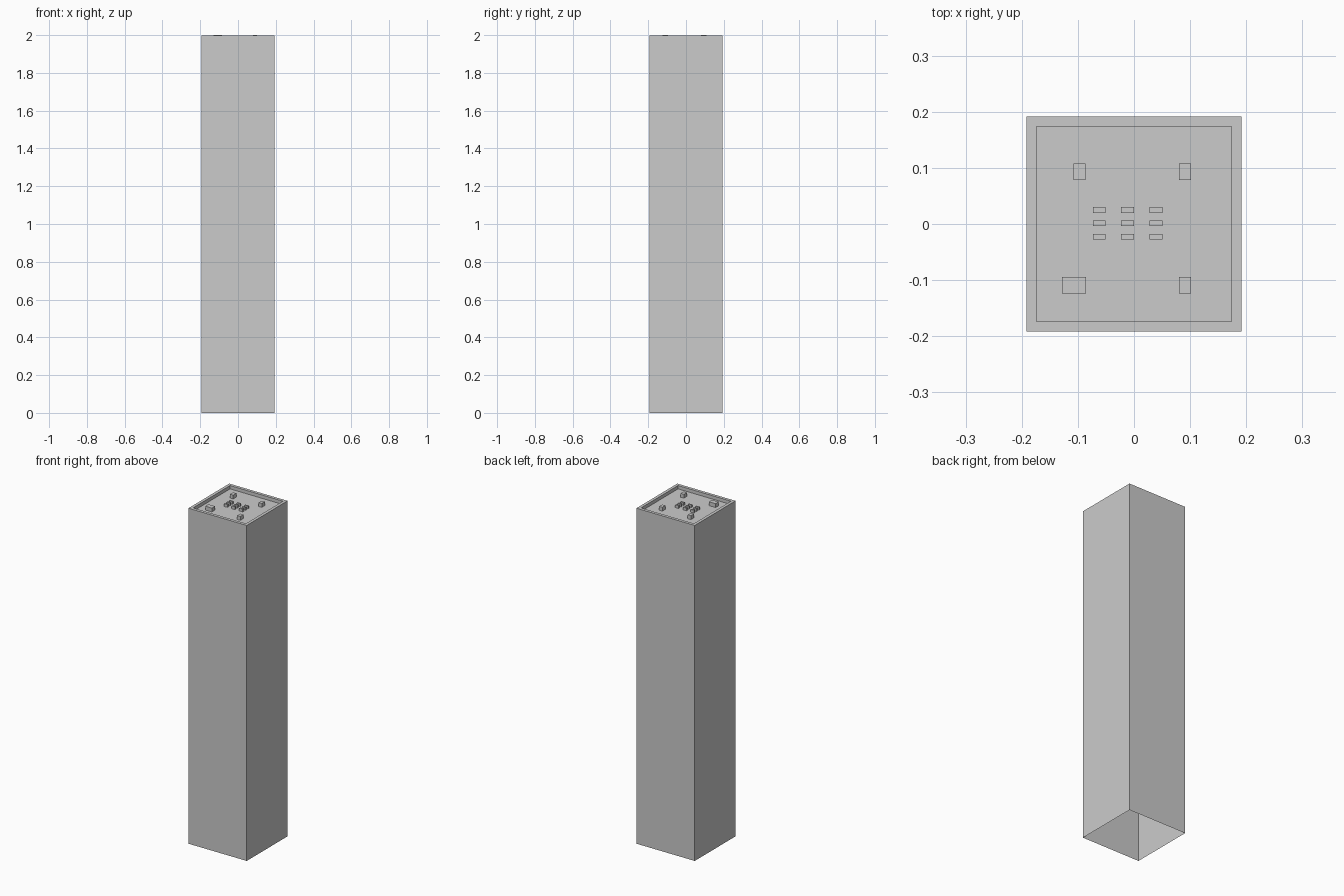
import bpy, bmesh

if "Cube" in bpy.data.objects:
    bpy.data.objects.remove(bpy.data.objects["Cube"])

HALF, INNER = 0.192, 0.174      # outer half width, recess half width
RIM_Z, FLOOR_Z = 1.997, 1.977   # rim height, recessed panel height


def make_object(name, bm):
    mesh = bpy.data.meshes.new(name)
    bm.to_mesh(mesh)
    bm.free()
    obj = bpy.data.objects.new(name, mesh)
    bpy.context.collection.objects.link(obj)
    return obj


def square(bm, half, z):
    return [bm.verts.new((sx * half, sy * half, z))
            for sx, sy in ((-1, -1), (1, -1), (1, 1), (-1, 1))]


def block(name, x, y, width, depth, top):
    """Raised block on the panel, open where it meets the floor."""
    bm = bmesh.new()
    bmesh.ops.create_cube(bm, size=1)
    for v in bm.verts:
        v.co.x = x + v.co.x * width
        v.co.y = y + v.co.y * depth
        v.co.z = top if v.co.z > 0 else FLOOR_Z
    under = [f for f in bm.faces if f.normal.z < -0.5]
    bmesh.ops.delete(bm, geom=under, context='FACES_ONLY')
    return make_object(name, bm)


# Column shell: open bottom, flat rim, recessed top panel
bm = bmesh.new()
rings = [square(bm, HALF, 0), square(bm, HALF, RIM_Z),
         square(bm, INNER, RIM_Z), square(bm, INNER, FLOOR_Z)]
for low, high in zip(rings, rings[1:]):
    for i in range(4):
        j = (i + 1) % 4
        bm.faces.new((low[i], low[j], high[j], high[i]))
bm.faces.new(rings[-1])
make_object("column_shell", bm)

# Corner blocks, the front left one being wider
block("corner_block_back_left", -0.097, 0.093, 0.021, 0.029, 2.0)
block("corner_block_back_right", 0.091, 0.093, 0.021, 0.029, 2.0)
block("corner_block_front_right", 0.091, -0.109, 0.021, 0.029, 2.0)
block("corner_block_front_left", -0.107, -0.109, 0.043, 0.029, 2.0)

# Central grid of small blocks
for row in range(3):
    for col in range(3):
        block(f"small_block_{row}_{col}", -0.062 + col * 0.0505,
              0.025 - row * 0.024, 0.023, 0.010, FLOOR_Z + 0.016)
